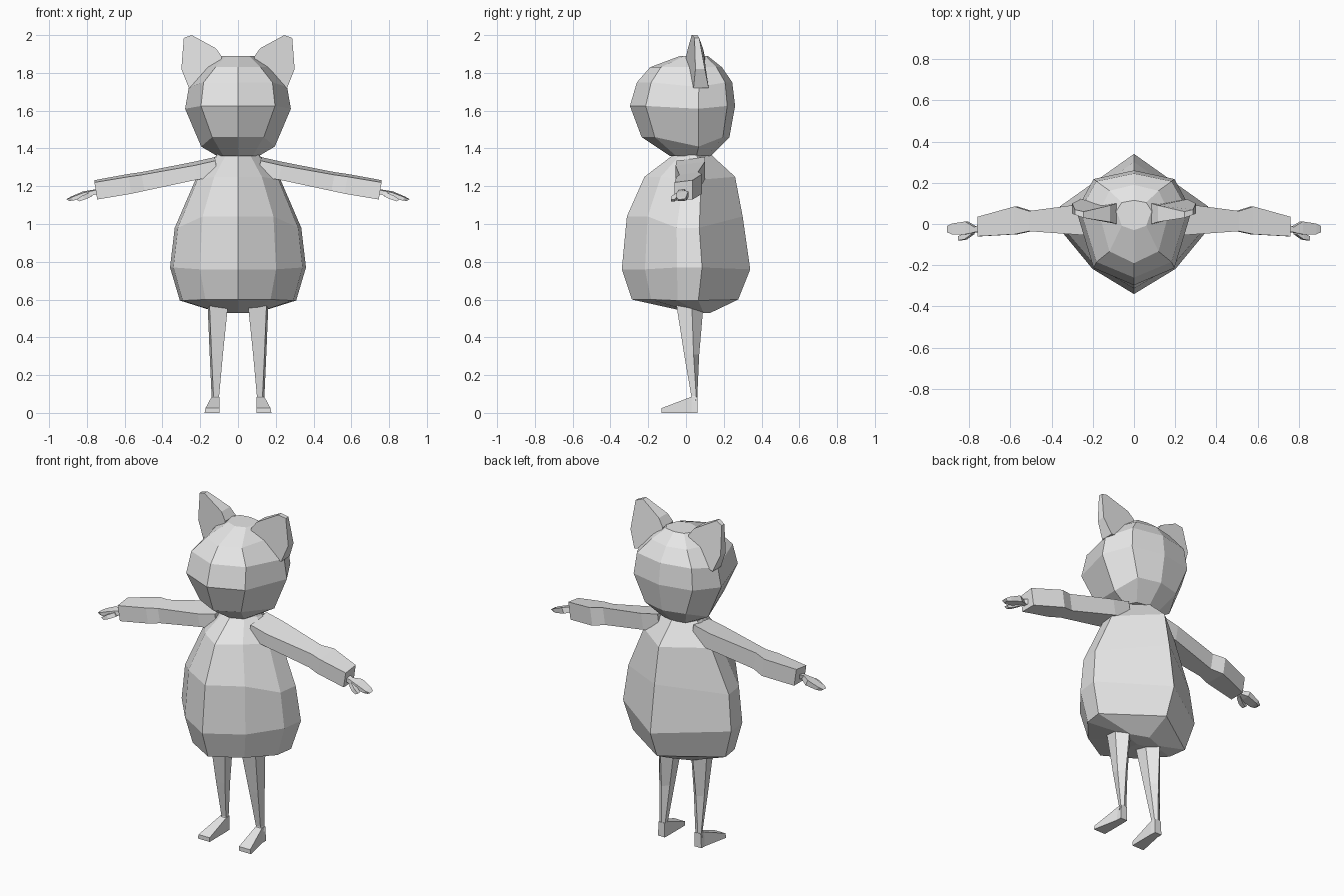
import bpy, bmesh

grey = bpy.data.materials.new("plain grey")
grey.diffuse_color = (0.8, 0.8, 0.8, 1)


def loft(name, rings, mirror=False):
    """Skin a list of closed rings with equal point counts, cap both ends."""
    bm = bmesh.new()
    rows = [[bm.verts.new(p) for p in ring] for ring in rings]
    n = len(rows[0])
    for a, b in zip(rows, rows[1:]):
        for i in range(n):
            j = (i + 1) % n
            bm.faces.new((a[i], a[j], b[j], b[i]))
    bm.faces.new(rows[0][::-1])
    bm.faces.new(rows[-1])
    bmesh.ops.recalc_face_normals(bm, faces=bm.faces)
    me = bpy.data.meshes.new(name)
    bm.to_mesh(me)
    bm.free()
    me.materials.append(grey)
    ob = bpy.data.objects.new(name, me)
    bpy.context.collection.objects.link(ob)
    if mirror:
        mod = ob.modifiers.new("mirror", 'MIRROR')
        mod.use_mirror_merge = False
    return ob


def half_rings(profile, shape):
    """Rings from (z, side z, front y, back y, half width) and a half outline."""
    rings = []
    for z, zs, yf, yb, w in profile:
        c, d = (yf + yb) / 2, (yb - yf) / 2
        half = [(x * w, c + y * d, zs if x > 0.9 else z) for x, y in shape]
        rings.append(half + [(-x, y, zz) for x, y, zz in half[-2:0:-1]])
    return rings


# Pear-shaped body, pointed at front and back
loft("body", half_rings([
    (0.53, 0.53, 0.03, 0.13, 0.10),
    (0.60, 0.595, -0.286, 0.276, 0.308),
    (0.76, 0.77, -0.34, 0.34, 0.36),
    (1.04, 0.98, -0.313, 0.30, 0.335),
    (1.25, 1.235, -0.22, 0.26, 0.225),
    (1.36, 1.355, -0.075, 0.14, 0.12),
    (1.42, 1.42, -0.05, 0.10, 0.09)],
    [(0, -1), (0.56, -0.64), (0.95, -0.14), (1, 0.25), (0, 1)]))

# Faceted head
loft("head", half_rings([
    (1.36, 1.36, -0.085, 0.13, 0.11),
    (1.46, 1.41, -0.235, 0.23, 0.195),
    (1.625, 1.61, -0.297, 0.26, 0.28),
    (1.75, 1.725, -0.26, 0.245, 0.26),
    (1.83, 1.83, -0.19, 0.19, 0.17),
    (1.89, 1.89, -0.03, 0.115, 0.085)],
    [(0, -1), (0.7, -0.70), (1, 0.30), (0.7, 0.85), (0, 1)]))

# Ears: front outline joined to back outline, root sunk into the head
ear = [(0.085, 1.885, 0.0, 0.10), (0.117, 1.93, 0.01, 0.09),
       (0.245, 2.0, 0.03, 0.06), (0.287, 1.985, 0.045, 0.07),
       (0.30, 1.82, 0.05, 0.10), (0.26, 1.72, 0.04, 0.12),
       (0.12, 1.76, 0.0, 0.10)]
loft("ears", [[(x, yf, z) for x, z, yf, yb in ear],
              [(x, yb, z) for x, z, yf, yb in ear]], True)


def box_rings(rows):
    """Arm sections: x, bottom z, front top z, back top z, front y, back y."""
    return [[(x - 0.015, yf, zb), (x, yf, zf), (x, yb, zt), (x - 0.015, yb, zb)]
            for x, zb, zf, zt, yf, yb in rows]


# Sleeved arms with an elbow bulge
loft("arms", box_rings([
    (0.12, 1.25, 1.335, 1.355, -0.05, 0.10),
    (0.23, 1.235, 1.31, 1.33, -0.055, 0.10),
    (0.51, 1.175, 1.26, 1.275, -0.035, 0.063),
    (0.58, 1.16, 1.25, 1.265, -0.05, 0.085),
    (0.76, 1.13, 1.22, 1.232, -0.06, 0.035)]), True)

# Flat hands and stubby thumbs
loft("hands", box_rings([
    (0.745, 1.155, 1.18, 1.185, -0.04, 0.0),
    (0.775, 1.155, 1.175, 1.18, -0.04, -0.015),
    (0.82, 1.14, 1.165, 1.173, -0.05, 0.012),
    (0.885, 1.125, 1.14, 1.145, -0.05, 0.002),
    (0.907, 1.122, 1.13, 1.132, -0.04, -0.01)]), True)
loft("thumbs", box_rings([
    (0.79, 1.145, 1.165, 1.168, -0.05, -0.025),
    (0.825, 1.13, 1.15, 1.15, -0.075, -0.045),
    (0.855, 1.12, 1.13, 1.13, -0.08, -0.06)]), True)

# Tapered legs: z, inner x, outer x, front y, back y
legs = [(0.06, 0.10, 0.145, 0.02, 0.06), (0.09, 0.10, 0.14, 0.028, 0.06),
        (0.31, 0.08, 0.15, -0.01, 0.07), (0.60, 0.05, 0.162, -0.055, 0.095)]
loft("legs", [[(a, f, z), (b - 0.01, f, z), (b, (f + k) / 2 + 0.01, z),
               ((a + b) / 2, k, z), (a, (f + k) / 2 + 0.01, z)]
              for z, a, b, f, k in legs], True)

# Wedge feet: y, inner x, outer x, top z
feet = [(0.06, 0.10, 0.145, 0.085), (0.028, 0.098, 0.145, 0.085),
        (-0.13, 0.098, 0.177, 0.025)]
loft("feet", [[(a, y, 0), (b, y, 0), (b - 0.005, y, z), (a, y, z)]
              for y, a, b, z in feet], True)
